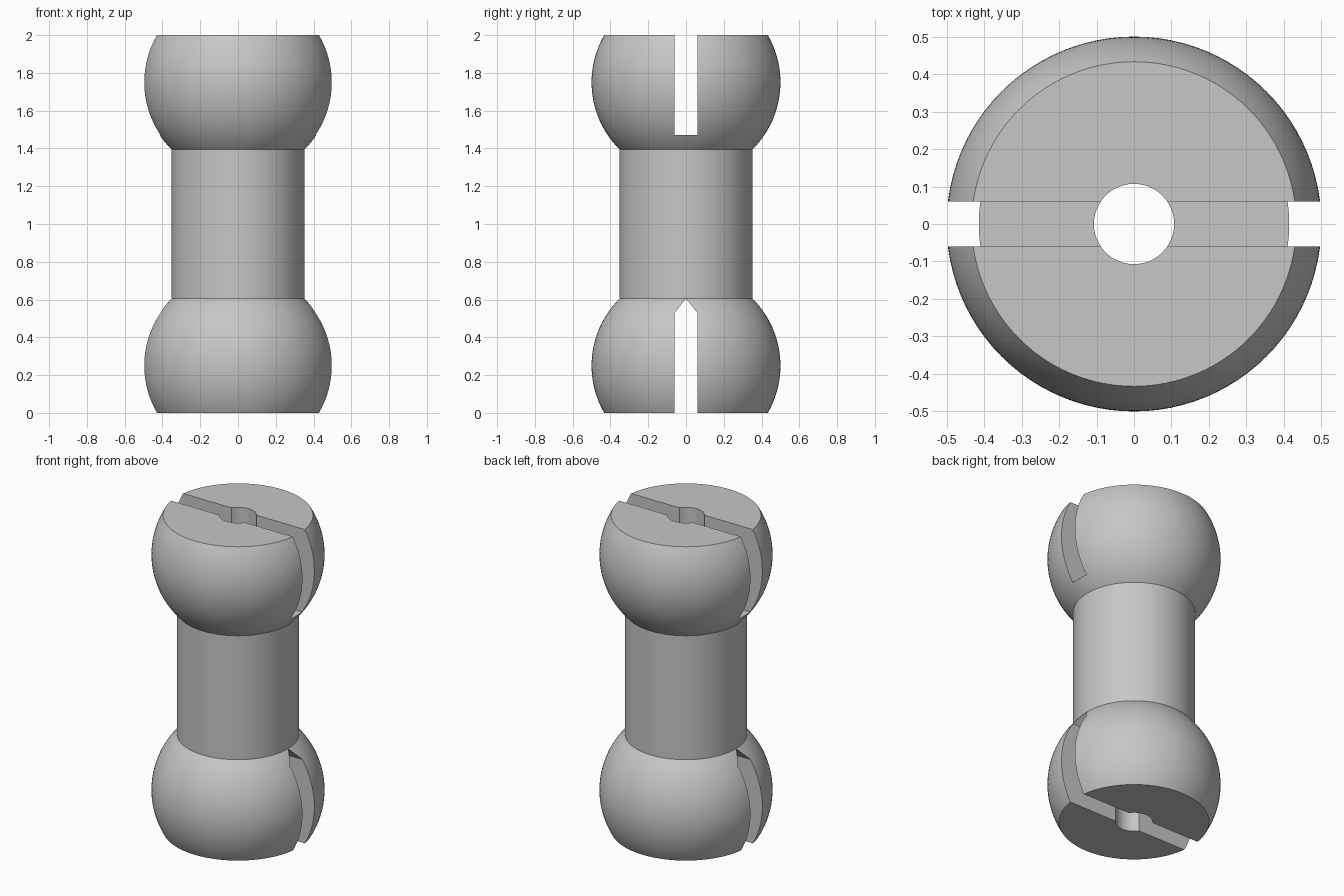
import bpy, bmesh, math
from mathutils import Vector

cube = bpy.data.objects.get("Cube")
if cube:
    bpy.data.objects.remove(cube, do_unlink=True)

BALL, NECK, BORE = 0.5, 0.352, 0.107
CENTRE = 0.75            # ball centre distance from mid height
HALF_SLOT = 0.06
SEGMENTS, ARC_STEPS = 96, 28

grey = bpy.data.materials.new("plain grey")
grey.use_nodes = True
colour = (0.57, 0.57, 0.57, 1)
grey.diffuse_color = colour
grey.node_tree.nodes["Principled BSDF"].inputs["Base Color"].default_value = colour


def make_object(name, bm):
    bmesh.ops.recalc_face_normals(bm, faces=bm.faces)
    mesh = bpy.data.meshes.new(name)
    bm.to_mesh(mesh)
    bm.free()
    mesh.materials.append(grey)
    obj = bpy.data.objects.new(name, mesh)
    bpy.context.collection.objects.link(obj)
    return obj


def lathe(name, profile):
    """Spin a closed (radius, height) outline about the z axis."""
    bm = bmesh.new()
    verts = [bm.verts.new((r, 0, z)) for r, z in profile]
    edges = [bm.edges.new((a, b)) for a, b in zip(verts, verts[1:] + verts[:1])]
    bmesh.ops.spin(bm, geom=verts + edges, cent=(0, 0, 0), axis=(0, 0, 1),
                   angle=math.tau, steps=SEGMENTS, use_merge=True)
    bmesh.ops.remove_doubles(bm, verts=bm.verts, dist=1e-5)
    return make_object(name, bm)


def slot_cutter(name, outline):
    """Extrude a (y, z) outline along x."""
    bm = bmesh.new()
    face = bm.faces.new([bm.verts.new((-1, y, z)) for y, z in outline])
    moved = bmesh.ops.extrude_face_region(bm, geom=[face])["geom"]
    bmesh.ops.translate(bm, vec=Vector((2, 0, 0)),
                        verts=[v for v in moved if isinstance(v, bmesh.types.BMVert)])
    cutter = make_object(name, bm)
    cutter.hide_render = True
    return cutter


# Bored spindle: upper truncated ball, neck, mirrored lower ball
start = math.asin((1 - CENTRE) / BALL)
end = -math.acos(NECK / BALL)
arc = []
for i in range(ARC_STEPS + 1):
    a = start + (end - start) * i / ARC_STEPS
    arc.append((BALL * math.cos(a), 1 + CENTRE + BALL * math.sin(a)))
lower = [(r, 2 - z) for r, z in reversed(arc)]
body = lathe("double_ball_spindle", [(BORE, 2)] + arc + lower + [(BORE, 0)])

# Flat-bottomed upper slot and pointed lower slot
w = HALF_SLOT
cutters = [
    slot_cutter("upper_slot_cutter", [(-w, 1.47), (w, 1.47), (w, 2.2), (-w, 2.2)]),
    slot_cutter("lower_slot_cutter", [(-w, -0.2), (w, -0.2), (w, 0.53), (0, 0.605), (-w, 0.53)]),
]
bpy.context.view_layer.objects.active = body
for cutter in cutters:
    mod = body.modifiers.new(cutter.name, "BOOLEAN")
    mod.operation = "DIFFERENCE"
    mod.solver = "EXACT"
    mod.object = cutter
    bpy.ops.object.modifier_apply(modifier=mod.name)
    bpy.data.objects.remove(cutter, do_unlink=True)

# Smooth round surfaces with crisp edges
for obj in bpy.context.selected_objects:
    obj.select_set(False)
body.select_set(True)
bpy.ops.object.shade_smooth_by_angle(angle=math.radians(30))
